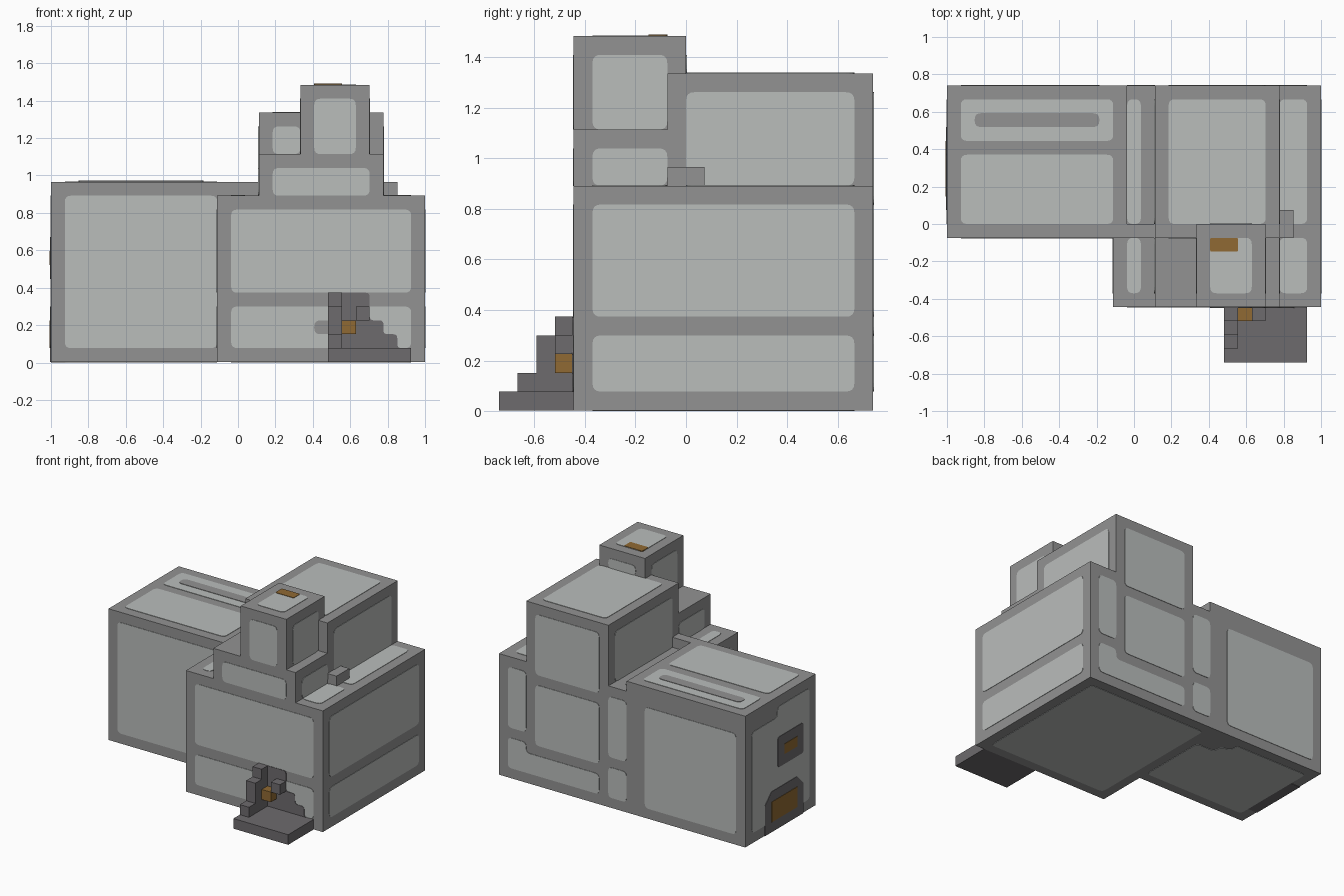
import bpy, bmesh
from mathutils import Vector

cube = bpy.data.objects.get("Cube")
if cube:
    bpy.data.objects.remove(cube, do_unlink=True)

UNIT = 2 / 27                       # one building block
PLATE = 0.003 / UNIT                # thickness of painted plates
ORIGIN = Vector((13.5, 10, -PLATE))


def material(name, *rgb):
    m = bpy.data.materials.new(name)
    m.use_nodes = True
    m.diffuse_color = (*rgb, 1)
    m.node_tree.nodes["Principled BSDF"].inputs["Base Color"].default_value = (*rgb, 1)
    return m


frame = material("frame grey", 0.29, 0.29, 0.29)
light = material("panel grey", 0.49, 0.51, 0.5)
dark = material("dark stone", 0.155, 0.147, 0.155)
amber = material("amber", 0.28, 0.144, 0.033)


def rect(a0, b0, a1, b1):
    return [(a0, b0), (a1, b0), (a1, b1), (a0, b1)]


def rounded(outline, r):
    """Soften every corner of an outline with a short curve."""
    pts = [Vector(p) for p in outline]
    out = []
    for i, p in enumerate(pts):
        a = p + (pts[i - 1] - p).normalized() * r
        b = p + (pts[(i + 1) % len(pts)] - p).normalized() * r
        for t in (0, 0.25, 0.5, 0.75, 1):
            out.append(a * (1 - t) ** 2 + p * 2 * t * (1 - t) + b * t ** 2)
    return out


def prism(name, mat, axis, outline, lo, hi):
    """Extrude an outline along an axis; the outline uses the other two axes in order."""
    bm = bmesh.new()
    k = "xyz".index(axis)
    rings = []
    for level in (lo, hi):
        ring = []
        for p in outline:
            co = [p[0], p[1]]
            co.insert(k, level)
            ring.append(bm.verts.new((Vector(co) - ORIGIN) * UNIT))
        rings.append(ring)
        bm.faces.new(ring)
    n = len(outline)
    for i in range(n):
        j = (i + 1) % n
        bm.faces.new((rings[0][i], rings[0][j], rings[1][j], rings[1][i]))
    bmesh.ops.recalc_face_normals(bm, faces=bm.faces)
    me = bpy.data.meshes.new(name)
    bm.to_mesh(me)
    bm.free()
    me.materials.append(mat)
    ob = bpy.data.objects.new(name, me)
    bpy.context.collection.objects.link(ob)


def box(name, mat, low, high):
    prism(name, mat, "z", rect(*low[:2], *high[:2]), low[2], high[2])


def panel(name, facing, at, outline, mat=light, r=0.45, layer=1):
    """Thin plate on the wall at the given level; facing is such as -y."""
    sign = 1 if facing[0] == "+" else -1
    shape = rounded(outline, r) if r else outline
    prism(name, mat, facing[1], shape, at, at + sign * PLATE * layer)


# Building masses
box("wing", frame, (0, 9, 0), (12, 20, 13))
box("wing_roof_overlap", frame, (12, 9, 12), (13, 20, 13))
box("wing_roof_tab", frame, (13, 9, 12), (15, 10, 13))
box("main_hall", frame, (12, 4, 0), (27, 20, 12))
prism("upper_hall", frame, "x",
      [(4, 12), (20, 12), (20, 18), (9, 18), (9, 15), (4, 15)], 15, 24)
box("tower", frame, (18, 4, 15), (23, 10, 20))
box("roof_block", frame, (24, 9, 12), (25, 11, 13))

# Porch with stepped post
box("porch_floor", dark, (20, 0, 0), (26, 4, 1))
post = [(1, 1), (4, 1), (4, 5), (3, 5), (3, 4), (2, 4), (2, 2), (1, 2)]
prism("porch_post", dark, "x", post, 20, 21)
box("porch_bracket", dark, (22, 3, 3), (23, 4, 4))
box("porch_lamp", amber, (21, 3, 2), (22, 4, 3))

# Wing panels
panel("wing_front_panel", "-y", 9, rect(1, 1, 12, 12))
panel("wing_back_panel", "+y", 20, rect(1, 1, 11, 11))
panel("wing_roof_front_panel", "+z", 13, rect(1, 10, 12, 15))
panel("wing_roof_back_panel", "+z", 13, rect(1, 16, 12, 19))
panel("wing_roof_slot", "+z", 13, rect(2, 17, 11, 18), frame, layer=2)
panel("wing_end_panel", "-x", 0,
      [(10, 1), (19, 1), (19, 11), (15, 11), (15, 12), (10, 12)])
panel("wing_floor_panel", "-z", 0,
      [(1, 10), (12, 10), (12, 17), (10, 17), (10, 18), (9, 18), (9, 19), (1, 19)])

# Wing window and door
panel("window_frame", "-x", 0, rect(11, 6, 15, 9), dark, r=0.3, layer=2)
panel("window_glass", "-x", 0, rect(12, 7, 14, 8), amber, r=0, layer=3)
panel("door_frame", "-x", 0,
      [(11, 0), (17, 0), (17, 3), (16, 4), (12, 4), (11, 3)], dark, r=0, layer=2)
panel("door_glass", "-x", 0, rect(12, 1, 16, 3), amber, r=0, layer=3)
panel("door_sill", "-z", 0, rect(0, 11, 1, 17), dark, r=0)

# Main hall panels, in a lower and an upper band
for band, z0, z1 in (("lower", 1, 4), ("upper", 5, 11)):
    panel(f"hall_front_{band}_panel", "-y", 4, rect(13, z0, 26, z1))
    panel(f"hall_left_{band}_panel", "+x", 27, rect(5, z0, 19, z1))
    panel(f"hall_right_{band}_panel", "-x", 12, rect(5, z0, 9, z1))
    panel(f"hall_back_{band}_strip", "+y", 20, rect(13, z0, 15, z1))
panel("hall_back_corner_panel", "+y", 20, rect(24, 5, 26, 11))
panel("hall_back_base_panel", "+y", 20,
      [(16, 1), (26, 1), (26, 4), (24, 4), (24, 3), (16, 3)])
panel("hall_back_middle_panel", "+y", 20, rect(16, 4, 23, 10))
panel("hall_floor_panel", "-z", 0, rect(13, 5, 26, 19))
for side, x0, x1 in (("right", 13, 14), ("left", 24, 26)):
    panel(f"hall_roof_{side}_front_panel", "+z", 12, rect(x0, 5, x1, 9))
    panel(f"hall_roof_{side}_back_panel", "+z", 12, rect(x0, 10, x1, 19))

# Stepped shadow stone and slot behind the porch
panel("porch_wall", "-y", 4,
      [(20, 0), (26, 0), (26, 1), (25, 1), (25, 2), (24, 2), (24, 3), (23, 3), (23, 5), (20, 5)],
      dark, r=0.3, layer=2)
panel("porch_wall_slot", "-y", 4, rect(19, 2, 20.4, 3), frame, layer=1.5)

# Upper hall panels
panel("upper_front_panel", "-y", 4, rect(16, 12, 23, 14))
panel("upper_recess_panel", "-y", 9, rect(16, 15, 18, 17))
panel("upper_back_panel", "+y", 20, rect(16, 11, 23, 17))
panel("upper_roof_panel", "+z", 18, rect(16, 10, 23, 19))
for side, facing, x in (("left", "+x", 24), ("right", "-x", 15)):
    panel(f"upper_{side}_panel", facing, x, rect(10, 12, 19, 17))
    panel(f"upper_{side}_front_panel", facing, x, rect(5, 12, 9, 14))

# Tower panels
panel("tower_front_panel", "-y", 4, rect(19, 15, 22, 19))
panel("tower_back_panel", "+y", 10, rect(19, 18, 22, 19))
panel("tower_left_panel", "+x", 23, rect(5, 15, 9, 19))
panel("tower_right_panel", "-x", 18, rect(5, 15, 9, 19))
panel("tower_roof_panel", "+z", 20, rect(19, 5, 22, 9))
panel("tower_roof_light", "+z", 20, rect(19, 8, 21, 9), amber, r=0.1, layer=2)
